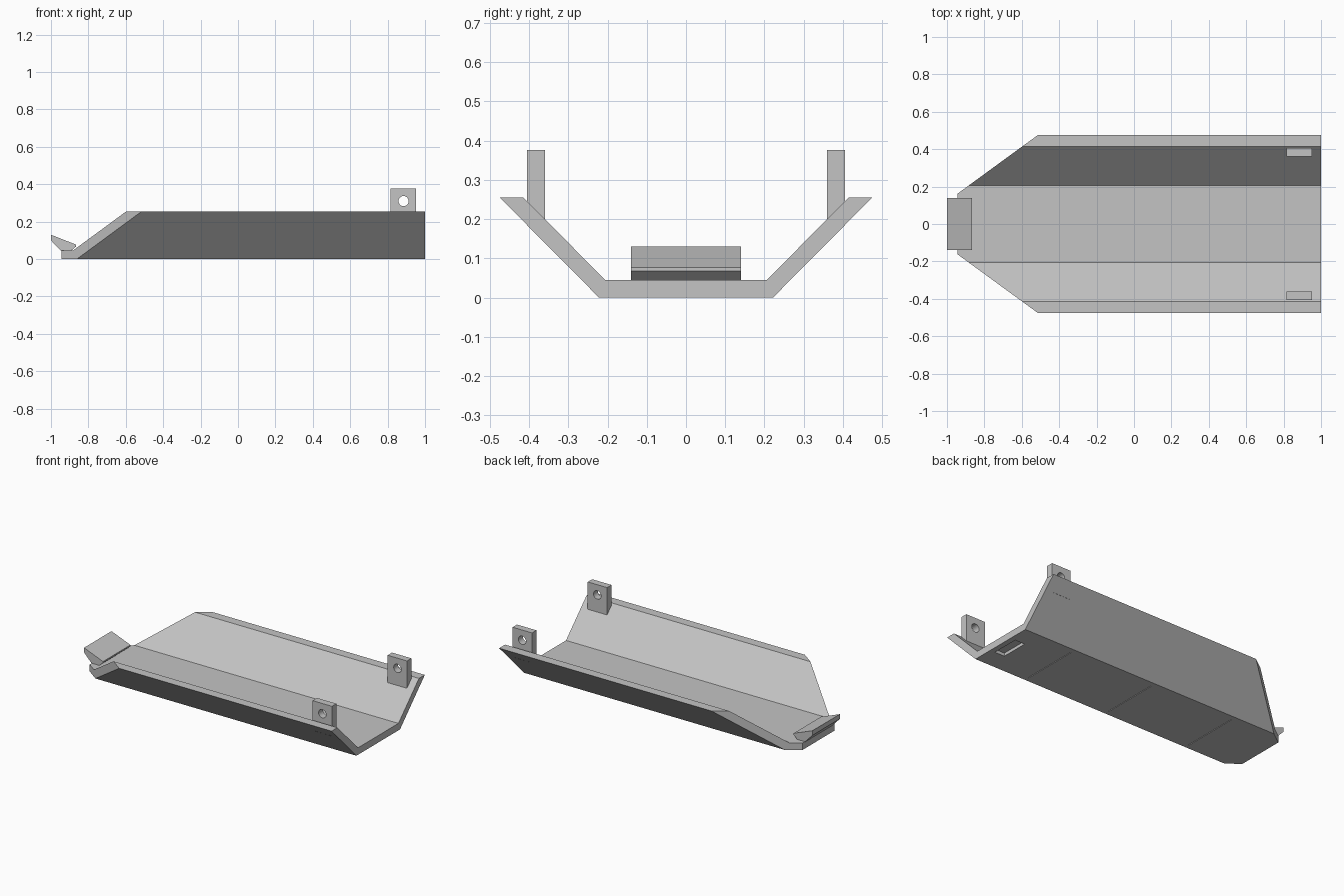
import bpy, bmesh
from mathutils import Vector, Matrix

cube = bpy.data.objects.get("Cube")
if cube:
    bpy.data.objects.remove(cube, do_unlink=True)

# One flat grey for the whole model
grey = bpy.data.materials.new("plain grey")
grey.use_nodes = True
colour = (0.55, 0.55, 0.55, 1)
grey.diffuse_color = colour
grey.node_tree.nodes["Principled BSDF"].inputs["Base Color"].default_value = colour


def finish(name, bm):
    bmesh.ops.recalc_face_normals(bm, faces=bm.faces)
    mesh = bpy.data.meshes.new(name)
    bm.to_mesh(mesh)
    bm.free()
    mesh.materials.append(grey)
    ob = bpy.data.objects.new(name, mesh)
    bpy.context.scene.collection.objects.link(ob)
    return ob


def prism(points, offset):
    """Extrude a planar outline by an offset."""
    bm = bmesh.new()
    face = bm.faces.new([bm.verts.new(p) for p in points])
    new = bmesh.ops.extrude_face_region(bm, geom=[face])["geom"]
    verts = [v for v in new if isinstance(v, bmesh.types.BMVert)]
    bmesh.ops.translate(bm, verts=verts, vec=offset)
    return bm


def add_box(bm, lo, hi):
    lo, hi = Vector(lo), Vector(hi)
    m = Matrix.Translation((lo + hi) / 2) @ Matrix.Diagonal((*(hi - lo), 1))
    bmesh.ops.create_cube(bm, size=1, matrix=m)


def cut(ob, cutter):
    cutter.hide_render = True
    cutter.hide_viewport = True
    cutter.display_type = 'WIRE'
    mod = ob.modifiers.new("cut", 'BOOLEAN')
    mod.operation = 'DIFFERENCE'
    mod.solver = 'EXACT'
    mod.object = cutter


# Tray: channel section swept along x, nose corners trimmed on both sides
half = [(0.222, 0), (0.475, 0.255), (0.415, 0.255), (0.206, 0.045)]
section = half + [(-y, z) for y, z in reversed(half)]
bm = prism([(-0.945, y, z) for y, z in section], (1.945, 0, 0))
for s in (1, -1):
    res = bmesh.ops.bisect_plane(
        bm, geom=bm.verts[:] + bm.edges[:] + bm.faces[:], dist=1e-5,
        plane_co=(-0.515, s * 0.475, 0), plane_no=(-0.73, s, 0), clear_outer=True)
    rim = [e for e in res["geom_cut"] if isinstance(e, bmesh.types.BMEdge)]
    bmesh.ops.edgeloop_fill(bm, edges=rim)
tray = finish("tray", bm)

# Underside slot and three thin score lines
bm = bmesh.new()
add_box(bm, (0.895, -0.09, -0.05), (0.965, 0.09, 0.02))
for x in (0.63, 0.03, -0.57):
    add_box(bm, (x - 0.002, -0.19, -0.05), (x + 0.002, 0.19, 0.004))
cut(tray, finish("underside_cutter", bm))

# Nose hook: tilted lip standing on the floor tip
hook = [(-1, 0.13), (-0.865, 0.077), (-0.865, 0.068),
        (-0.895, 0.042), (-0.945, 0.042), (-1, 0.1)]
finish("nose_hook", prism([(x, -0.14, z) for x, z in hook], (0, 0.28, 0)))

# Mounting lugs with pin holes
bm = bmesh.new()
bmesh.ops.create_cone(bm, cap_ends=True, segments=32, radius1=0.027, radius2=0.027, depth=2,
                      matrix=Matrix.Translation((0.885, 0, 0.31)) @ Matrix.Rotation(1.570796, 4, 'X'))
pin = finish("pin_hole_cutter", bm)
for name, s in (("back_lug", 1), ("front_lug", -1)):
    bm = bmesh.new()
    y0, y1 = sorted((s * 0.36, s * 0.405))
    add_box(bm, (0.815, y0, 0.184), (0.953, y1, 0.376))
    cut(finish(name, bm), pin)
